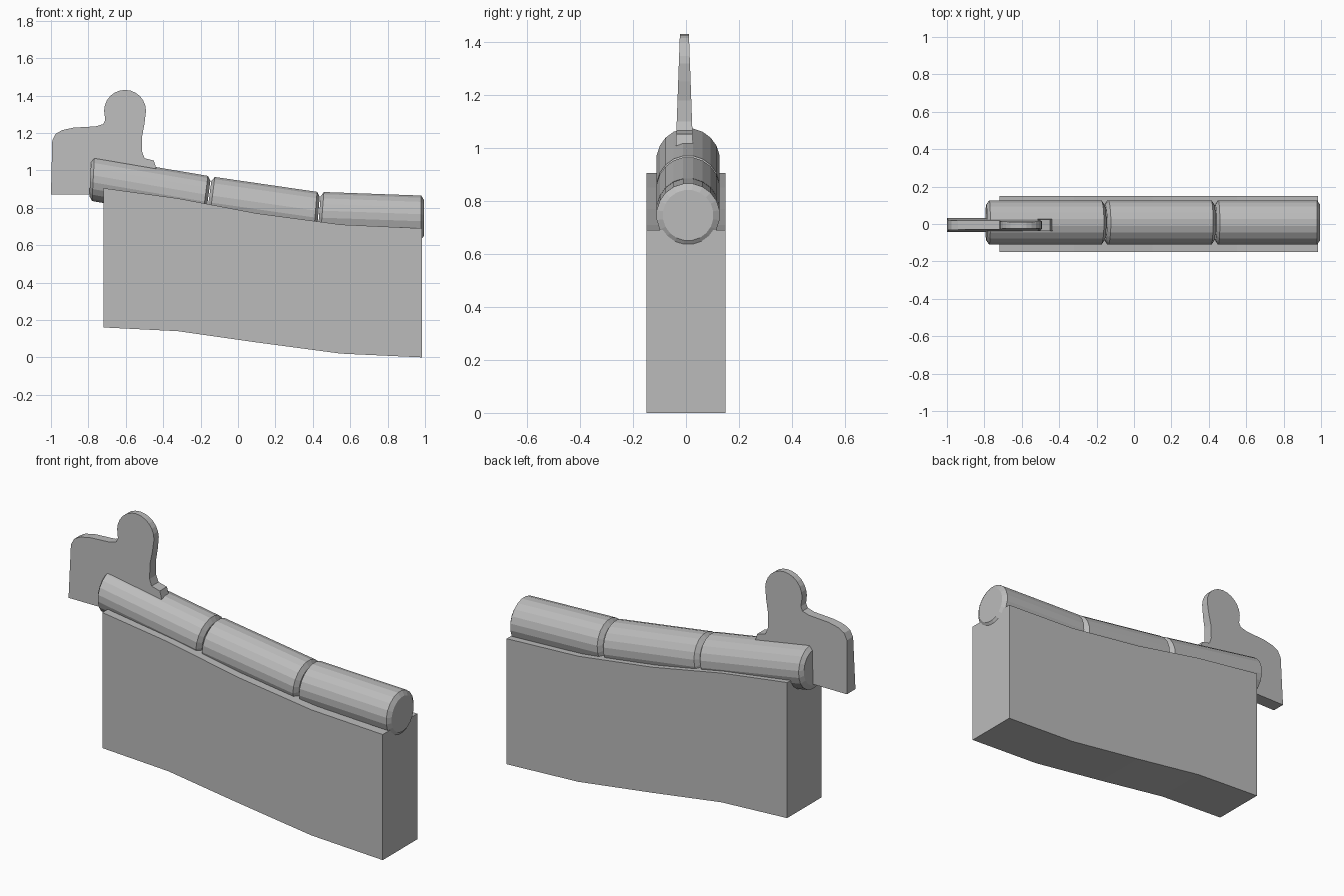
import bpy
import bmesh
from math import sin, cos, pi, radians

cube = bpy.data.objects.get("Cube")
if cube:
    bpy.data.objects.remove(cube, do_unlink=True)

stone = bpy.data.materials.new("stone_grey")
stone.use_nodes = True
colour = (0.5, 0.5, 0.5, 1)
stone.diffuse_color = colour
stone.node_tree.nodes["Principled BSDF"].inputs["Base Color"].default_value = colour


def finish(bm, name):
    bmesh.ops.recalc_face_normals(bm, faces=bm.faces)
    mesh = bpy.data.meshes.new(name)
    bm.to_mesh(mesh)
    bm.free()
    mesh.materials.append(stone)
    obj = bpy.data.objects.new(name, mesh)
    bpy.context.collection.objects.link(obj)
    return obj


def bridge(bm, loops):
    """Skin a row of closed vertex loops and cap both ends."""
    n = len(loops[0])
    for a, b in zip(loops, loops[1:]):
        for i in range(n):
            j = (i + 1) % n
            bm.faces.new((a[i], a[j], b[j], b[i]))
    bm.faces.new(loops[0])
    bm.faces.new(loops[-1])


def slab(name, outline, half, y0=0):
    """Stand an x-z outline up as a slab; half(z) is half its thickness."""
    bm = bmesh.new()
    loops = [[bm.verts.new((x, y0 + side * half(z), z)) for x, z in outline]
             for side in (-1, 1)]
    bridge(bm, loops)
    return finish(bm, name)


def tile(name, start, end, radius=0.12, sides=20, chamfer=0.016, lip=0.024):
    """Round ridge tile; start and end are (x, z, lean of the end face)."""
    bm = bmesh.new()
    loops = []
    length = end[0] - start[0]
    for d, r in ((0, radius - lip), (chamfer, radius),
                 (length - chamfer, radius), (length, radius - lip)):
        x, z, lean = [a + (b - a) * d / length for a, b in zip(start, end)]
        ring = []
        for i in range(sides):
            t = 2 * pi * (i + 0.5) / sides
            dz = r * sin(t)
            ring.append(bm.verts.new((x + lean * dz, 0.008 + r * cos(t), z + dz)))
        loops.append(ring)
    bridge(bm, loops)
    return finish(bm, name)


# Wall body with a gently stepping top and bottom
wall_top = [(-0.72, 0.905), (-0.32, 0.85), (0.1, 0.77), (0.55, 0.71), (0.985, 0.69)]
wall_base = [(0.985, 0), (0.55, 0.02), (0.1, 0.08), (-0.32, 0.14), (-0.72, 0.16)]
slab("wall", wall_top + wall_base, lambda z: 0.15)

# Three ridge tiles along the top
tile("ridge_tile_upper", (-0.79, 0.957, 0.05), (-0.16, 0.849, 0.13))
tile("ridge_tile_middle", (-0.155, 0.848, 0.13), (0.429, 0.764, 0.08))
tile("ridge_tile_lower", (0.434, 0.766, 0.08), (0.995, 0.746, 0))

# Ridge-end ornament: shoulder, round head and small toe, thinner upwards
shoulder = [(-1, 0.87), (-0.993, 1.16), (-0.975, 1.195), (-0.94, 1.215),
            (-0.88, 1.228), (-0.76, 1.235), (-0.72, 1.247), (-0.71, 1.27)]
head = [(-0.604 + 0.112 * cos(radians(a)), 1.318 + 0.112 * sin(radians(a)))
        for a in range(180, -1, -15)]
toe = [(-0.5, 1.25), (-0.513, 1.18), (-0.513, 1.1), (-0.5, 1.065),
       (-0.45, 1.052), (-0.437, 1.01), (-0.45, 0.93), (-0.75, 0.87)]
slab("ridge_end_ornament", shoulder + head + toe,
     lambda z: 0.017 + 0.036 * (1.43 - z), -0.006)
